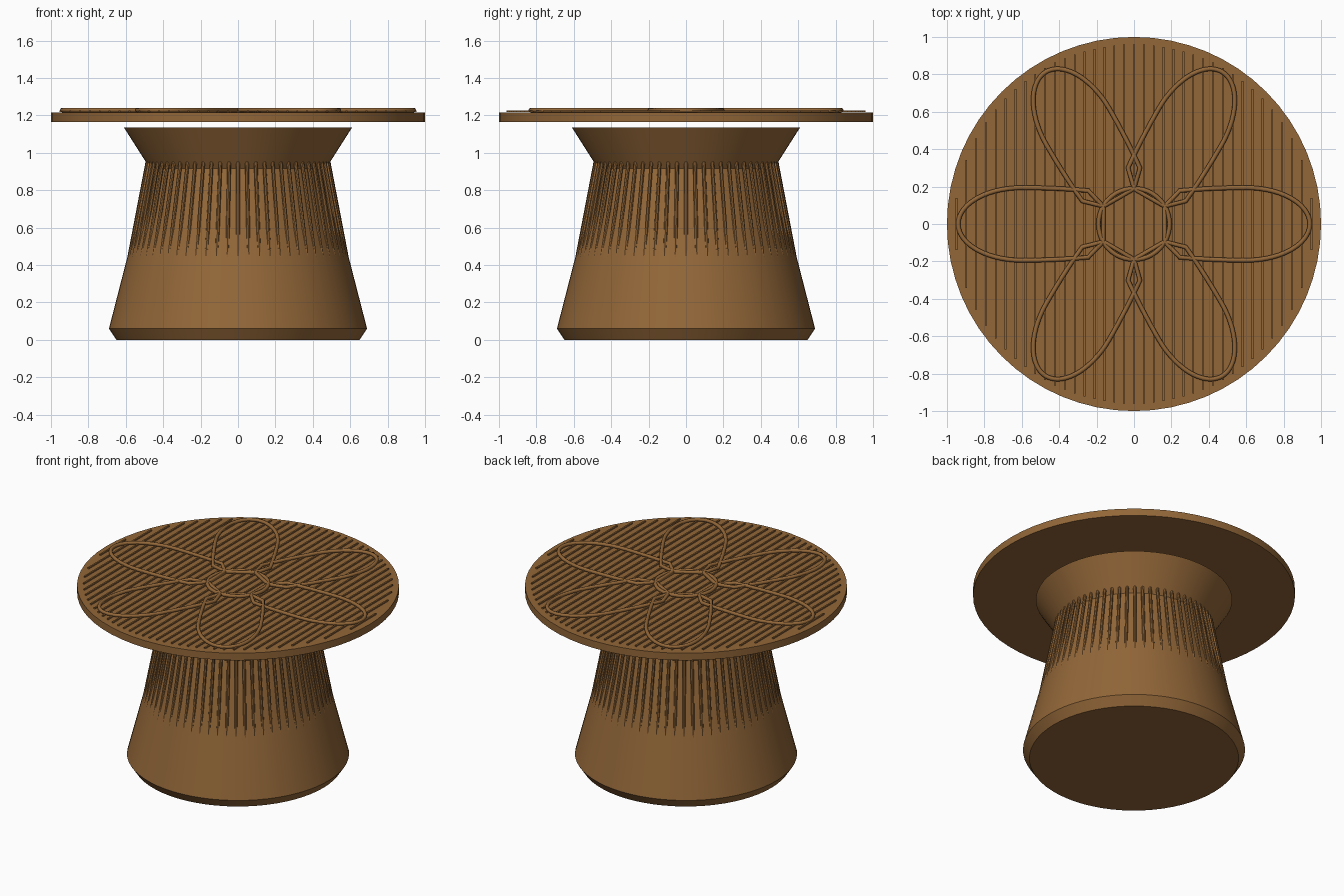
import bpy, bmesh, math
from mathutils import Vector, Matrix

cube = bpy.data.objects.get("Cube")
if cube:
    bpy.data.objects.remove(cube, do_unlink=True)

wood = bpy.data.materials.new("brown wood")
wood.use_nodes = True
colour = (0.29, 0.135, 0.04, 1)
wood.diffuse_color = colour
wood.node_tree.nodes["Principled BSDF"].inputs["Base Color"].default_value = colour


def finish(name, bm, smooth=True):
    bmesh.ops.recalc_face_normals(bm, faces=bm.faces)
    mesh = bpy.data.meshes.new(name)
    bm.to_mesh(mesh)
    bm.free()
    ob = bpy.data.objects.new(name, mesh)
    bpy.context.collection.objects.link(ob)
    mesh.materials.append(wood)
    if smooth:
        bpy.ops.object.select_all(action='DESELECT')
        ob.select_set(True)
        bpy.context.view_layer.objects.active = ob
        bpy.ops.object.shade_smooth_by_angle(angle=math.radians(30))
    return ob


def lathe(name, profile, sides=64):
    """Closed round solid from (radius, height) pairs."""
    bm = bmesh.new()
    rings = [[bm.verts.new((r * math.cos(math.tau * i / sides),
                            r * math.sin(math.tau * i / sides), z))
              for i in range(sides)] for r, z in profile]
    for low, high in zip(rings, rings[1:]):
        for i in range(sides):
            j = (i + 1) % sides
            bm.faces.new((low[i], low[j], high[j], high[i]))
    bm.faces.new(rings[0][::-1])
    bm.faces.new(rings[-1])
    return finish(name, bm)


def add_rod(bm, start, end, radius, sides=8):
    axis = end - start
    turn = axis.to_track_quat('Z', 'Y').to_matrix().to_4x4()
    bmesh.ops.create_cone(bm, cap_ends=True, segments=sides, radius1=radius,
                          radius2=radius, depth=axis.length,
                          matrix=Matrix.Translation((start + end) / 2) @ turn)


def tube(name, points, radius):
    """Closed loop of round moulding."""
    curve = bpy.data.curves.new(name, 'CURVE')
    curve.dimensions = '3D'
    curve.bevel_depth = radius
    curve.bevel_resolution = 2
    spline = curve.splines.new('POLY')
    spline.points.add(len(points) - 1)
    for p, co in zip(spline.points, points):
        p.co = (*co, 1)
    spline.use_cyclic_u = True
    ob = bpy.data.objects.new(name, curve)
    bpy.context.collection.objects.link(ob)
    curve.materials.append(wood)
    return ob


# Pedestal with flared neck, and the separate round top
lathe("pedestal", [(0.65, 0), (0.69, 0.06), (0.47, 0.915), (0.61, 1.135)])
lathe("table_top", [(1, 1.165), (1, 1.214)])

# Slanted ribs emerging from the pedestal
bm = bmesh.new()
RIBS = 64
for i in range(RIBS):
    a = math.tau * i / RIBS
    out = Vector((math.cos(a), math.sin(a), 0))
    add_rod(bm, out * 0.582 + Vector((0, 0, 0.44)),
            out * 0.484 + Vector((0, 0, 0.953)), 0.01)
finish("pedestal_ribs", bm)

# Parallel thin slats across the top
bm = bmesh.new()
for i in range(-18, 19):
    x = i * 0.95 / 18
    length = 2 * math.sqrt(0.96 ** 2 - x * x)
    bmesh.ops.create_cube(bm, size=1, matrix=Matrix.Translation((x, 0, 1.221))
                          @ Matrix.Diagonal((0.01, length, 0.009, 1)))
finish("top_slats", bm, smooth=False)

# Flower moulding: petals with flat inner ends, and a centre ring
Z, MID, HALF = 1.228, 0.6, 0.194
outline = []
for i in range(41):
    t = math.radians(-119.2 + 238.4 * i / 40)
    reach = 0.34 if math.cos(t) > 0 else 0.9
    outline.append((MID + reach * math.cos(t), HALF * math.sin(t)))
outline = [(x, y) for x, y in outline if x >= 0.16]
# Close each petal exactly at its corner with the neighbours
corner = (0.163, 0.094)
for k in range(6):
    turn = Matrix.Rotation(k * math.tau / 6, 3, 'Z')
    loop = [(corner[0], -corner[1])] + outline[1:-1] + [corner]
    tube(f"petal_{k + 1}", [turn @ Vector((x, y, Z)) for x, y in loop], 0.012)
tube("flower_centre_ring",
     [(0.19 * math.cos(math.tau * i / 48), 0.19 * math.sin(math.tau * i / 48), Z)
      for i in range(48)], 0.012)
